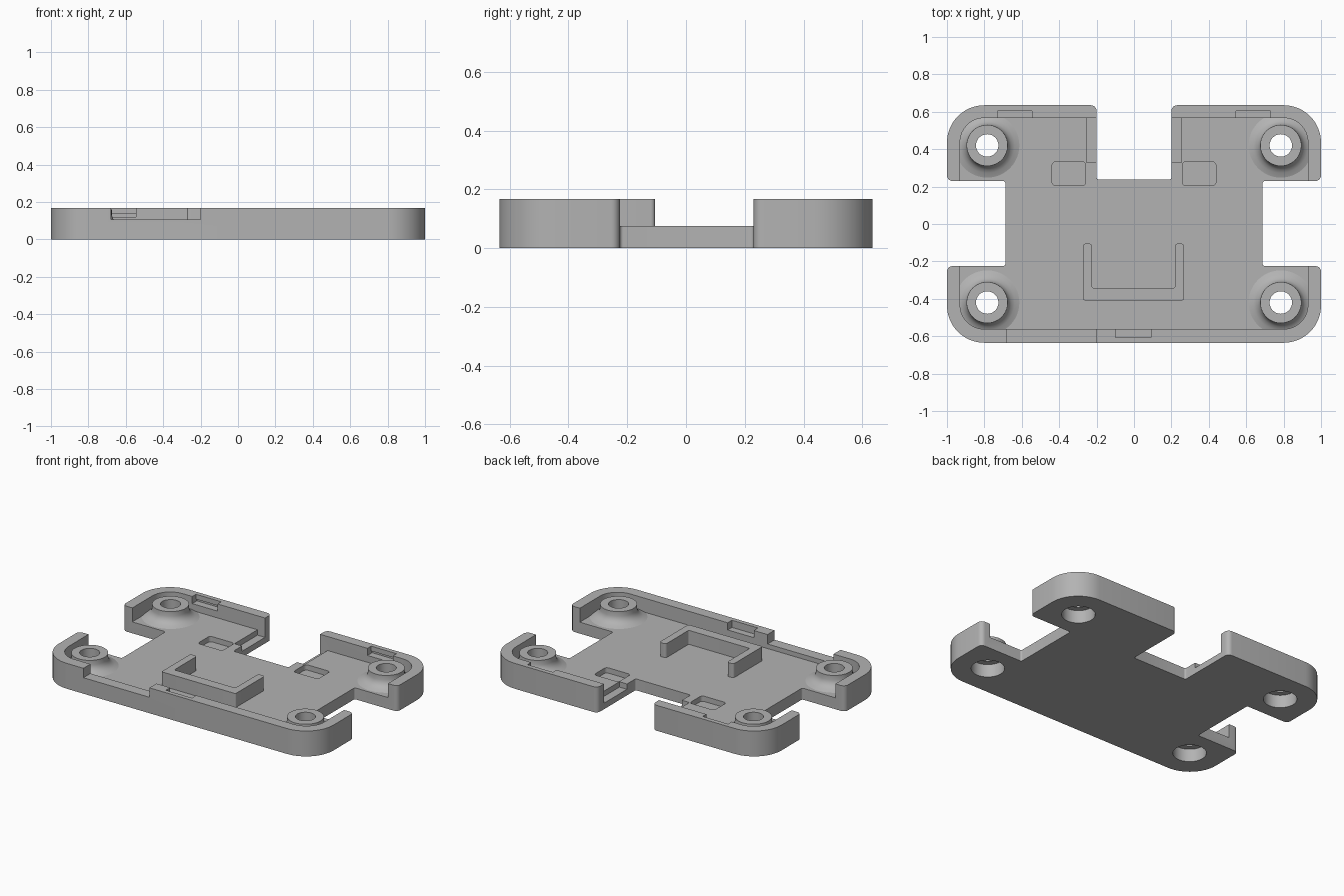
import bpy, bmesh
from math import cos, sin, tan, pi
from mathutils import Vector

cube = bpy.data.objects.get("Cube")
if cube:
    bpy.data.objects.remove(cube, do_unlink=True)

TOP, FLOOR = 0.167, 0.075
HOLES = [(sx * 0.785, sy * 0.42) for sx in (-1, 1) for sy in (-1, 1)]

grey = bpy.data.materials.new("plain_grey")
grey.use_nodes = True
grey.diffuse_color = (0.45, 0.45, 0.45, 1)
grey.node_tree.nodes["Principled BSDF"].inputs["Base Color"].default_value = grey.diffuse_color


def add_object(name, bm):
    bmesh.ops.recalc_face_normals(bm, faces=bm.faces)
    mesh = bpy.data.meshes.new(name)
    bm.to_mesh(mesh)
    bm.free()
    mesh.materials.append(grey)
    obj = bpy.data.objects.new(name, mesh)
    bpy.context.collection.objects.link(obj)
    return obj


def rounded(corners):
    """Replace each (x, y, radius) corner with a tangent arc."""
    out = []
    for i, (x, y, r) in enumerate(corners):
        p = Vector((x, y))
        a = (Vector(corners[i - 1][:2]) - p).normalized()
        b = (Vector(corners[(i + 1) % len(corners)][:2]) - p).normalized()
        if r == 0:
            out.append(p)
            continue
        # all corners are right angles, so the arc centre lies at p + (a + b) * r
        n = 16 if r > 0.1 else 6
        for k in range(n + 1):
            t = k / n * pi / 2
            out.append(p + (a + b) * r - b * r * cos(t) - a * r * sin(t))
    return out


def prism(name, corners, z0, z1):
    bm = bmesh.new()
    face = bm.faces.new([bm.verts.new((p.x, p.y, z0)) for p in rounded(corners)])
    res = bmesh.ops.extrude_face_region(bm, geom=[face])
    verts = [v for v in res["geom"] if isinstance(v, bmesh.types.BMVert)]
    bmesh.ops.translate(bm, verts=verts, vec=(0, 0, z1 - z0))
    return add_object(name, bm)


def block(name, x0, x1, y0, y1, z0, z1, r=0.0):
    return prism(name, [(x0, y0, r), (x1, y0, r), (x1, y1, r), (x0, y1, r)], z0, z1)


def lathe(name, profile, centre, n=48):
    """Spin a closed (radius, z) profile into a ring."""
    bm = bmesh.new()
    rings = [[bm.verts.new((centre[0] + r * cos(2 * pi * k / n),
                            centre[1] + r * sin(2 * pi * k / n), z)) for r, z in profile]
             for k in range(n)]
    m = len(profile)
    for k in range(n):
        a, b = rings[k], rings[(k + 1) % n]
        for j in range(m):
            bm.faces.new((a[j], b[j], b[(j + 1) % m], a[(j + 1) % m]))
    return add_object(name, bm)


def cut(target, cutter):
    mod = target.modifiers.new("cut", 'BOOLEAN')
    mod.operation, mod.solver, mod.object = 'DIFFERENCE', 'EXACT', cutter
    bpy.context.view_layer.objects.active = target
    bpy.ops.object.modifier_apply(modifier=mod.name)
    bpy.data.objects.remove(cutter, do_unlink=True)


def smooth(obj):
    bpy.ops.object.select_all(action='DESELECT')
    obj.select_set(True)
    bpy.context.view_layer.objects.active = obj
    bpy.ops.object.shade_smooth_by_angle(angle=0.55)


# Tray outline: right half, then mirrored for the left half
half = [(1, -0.635, 0.2), (1, -0.225, 0.03), (0.688, -0.225, 0.012),
        (0.688, 0.23, 0.012), (1, 0.23, 0.03), (1, 0.635, 0.2),
        (0.2, 0.635, 0.03), (0.2, 0.238, 0.012)]
outline = half + [(-x, y, r) for x, y, r in reversed(half)]
tray = prism("tray", outline, 0, TOP)

# Inner pocket that leaves the rim wall standing
cut(tray, block("pocket_cutter", -0.93, 0.93, -0.562, 0.567, FLOOR, 0.3, 0.13))

# Lowered stretch and latch notch in the front wall
cut(tray, block("front_gap_cutter", -0.68, -0.2, -0.7, -0.55, 0.105, 0.3))
cut(tray, block("front_latch_cutter", -0.1, 0.09, -0.606, -0.55, 0.12, 0.3))

for s in (-1, 1):
    # Latch notch with a small undercut in the back wall
    x0, x1 = sorted((s * 0.545, s * 0.73))
    cut(tray, block("back_latch_cutter", x0, x1, 0.55, 0.605, 0.12, 0.3))
    cut(tray, block("undercut_cutter", x0, x1, 0.55, 0.615, 0.12, 0.135))
    # Rectangular floor recess
    x0, x1 = sorted((s * 0.258, s * 0.438))
    cut(tray, block("recess_cutter", x0, x1, 0.205, 0.333, 0.04, 0.1, 0.02))
    # Stepped edge beside the back opening
    x0, x1 = sorted((s * 0.15, s * 0.255))
    cut(tray, block("step_cutter", x0, x1, 0.328, 0.567, 0.04, 0.1))

# Wide screw holes through the floor
for c in HOLES:
    cut(tray, lathe("hole_cutter", [(0.0005, -0.1), (0.1, -0.1), (0.1, 0.2), (0.0005, 0.2)], c))
    core = [(0.001, -0.1), (0.001, 0.2)]
smooth(tray)

# Flared screw bosses, counterbored from below
boss_profile = [(0.06, 0.085), (0.06, 0.16), (0.11, 0.16), (0.11, 0.13), (0.116, 0.112),
                (0.128, 0.096), (0.147, 0.084), (0.175, 0.074), (0.175, 0.07),
                (0.1, 0.07), (0.1, 0.085)]
for i, c in enumerate(HOLES):
    smooth(lathe(f"screw_boss_{i + 1}", boss_profile, c))

# U-shaped retaining rib, open to the back
rib = [(-0.272, -0.408, 0.01), (0.268, -0.408, 0.01), (0.268, -0.105, 0.015),
       (0.22, -0.105, 0.015), (0.22, -0.342, 0.01), (-0.224, -0.342, 0.01),
       (-0.224, -0.105, 0.015), (-0.272, -0.105, 0.015)]
smooth(prism("retaining_rib", rib, FLOOR - 0.01, TOP))
